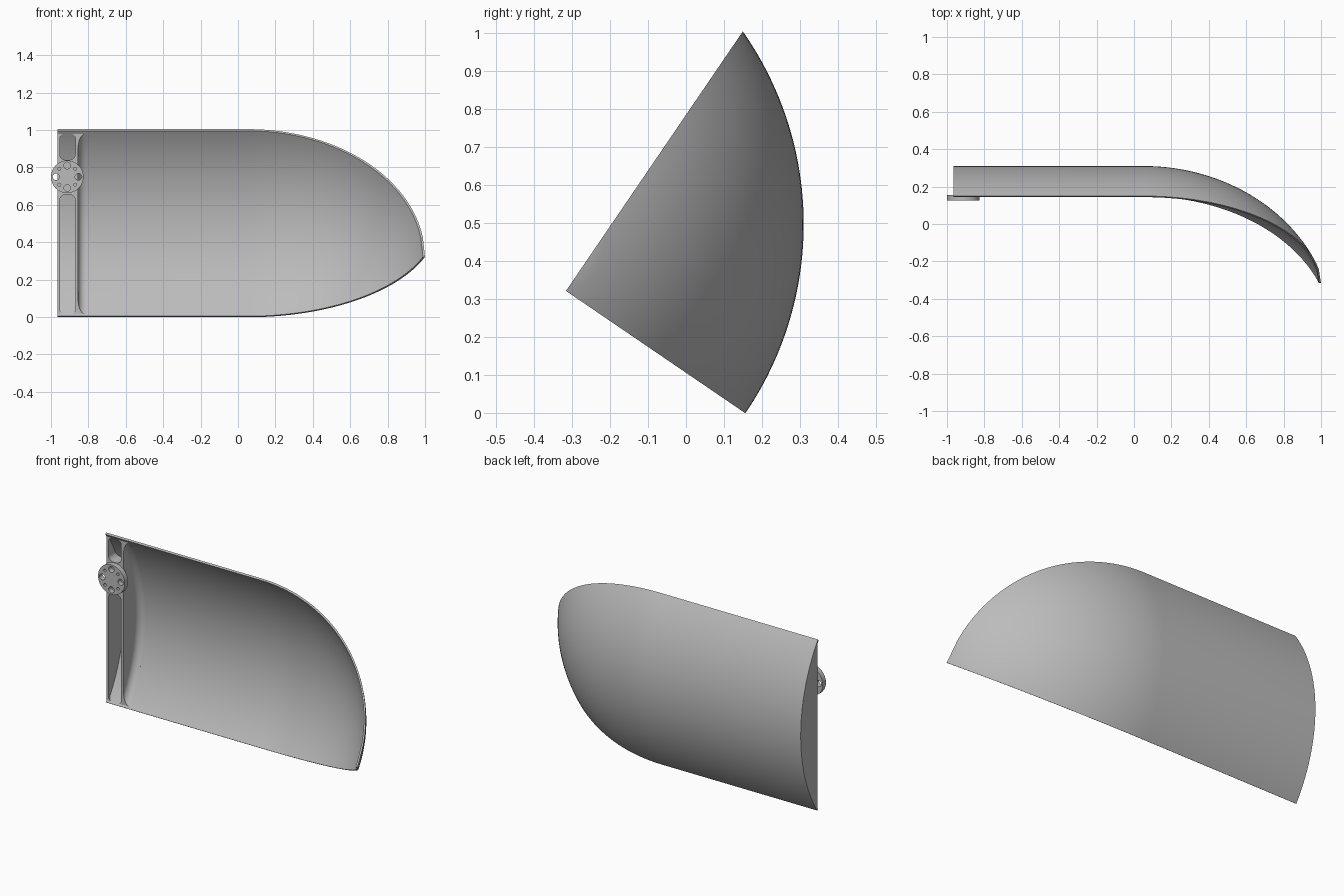
import bpy, bmesh, math
from mathutils import Vector

cube = bpy.data.objects.get("Cube")
if cube:
    bpy.data.objects.remove(cube)

# Main dimensions: a thin shell turned about an axis parallel to x
AXIS_Y, AXIS_Z = -0.574, 0.497
R, WALL = 0.884, 0.010
TIP = 0.312                       # distance from axis to the upper cutting plane
X_END, X_BEND, NOSE = -0.965, 0.05, 1.015
FRONT_Y, DIVIDER_X = 0.155, -0.855
BASE = math.atan2(-0.497, 0.729)  # direction of the lower edge

grey = bpy.data.materials.new("mid_grey")
grey.use_nodes = True
grey.diffuse_color = (0.5, 0.5, 0.5, 1)
grey.node_tree.nodes["Principled BSDF"].inputs["Base Color"].default_value = grey.diffuse_color


def make(name, bm, smooth=True):
    bmesh.ops.remove_doubles(bm, verts=bm.verts, dist=1e-5)
    bmesh.ops.recalc_face_normals(bm, faces=bm.faces)
    mesh = bpy.data.meshes.new(name)
    bm.to_mesh(mesh)
    bm.free()
    mesh.materials.append(grey)
    obj = bpy.data.objects.new(name, mesh)
    bpy.context.collection.objects.link(obj)
    if smooth:
        shade(obj)
    return obj


def shade(obj):
    bpy.ops.object.select_all(action='DESELECT')
    bpy.context.view_layer.objects.active = obj
    obj.select_set(True)
    bpy.ops.object.shade_smooth_by_angle(angle=math.radians(30))


def polar(x, r, angle):
    a = BASE + angle
    return Vector((x, AXIS_Y + r * math.cos(a), AXIS_Z + r * math.sin(a)))


def span(r):
    return math.acos(min(1, TIP / r))


def skin(bm, rows, closed=False):
    grid = [[bm.verts.new(p) for p in row] for row in rows]
    for a, b in zip(grid, grid[1:]):
        n = len(a)
        for i in range(n if closed else n - 1):
            j = (i + 1) % n
            bm.faces.new((a[i], a[j], b[j], b[i]))
    return grid


def prism(name, outline, depth, smooth=True):
    """Extrude a flat outline along a vector."""
    bm = bmesh.new()
    face = bm.faces.new([bm.verts.new(p) for p in outline])
    ext = bmesh.ops.extrude_face_region(bm, geom=[face])
    bmesh.ops.translate(bm, vec=depth, verts=[v for v in ext["geom"] if isinstance(v, bmesh.types.BMVert)])
    return make(name, bm, smooth)


def cut(obj, cutters):
    for c in cutters:
        mod = obj.modifiers.new("cut", 'BOOLEAN')
        mod.operation, mod.solver, mod.object = 'DIFFERENCE', 'EXACT', c
    bpy.context.view_layer.update()
    deps = bpy.context.evaluated_depsgraph_get()
    mesh = bpy.data.meshes.new_from_object(obj.evaluated_get(deps))
    obj.modifiers.clear()
    obj.data = mesh
    for c in cutters:
        bpy.data.objects.remove(c)
    shade(obj)


# Curved shell: each closed row runs up the outside and back down the inside
def section(t, r, length):
    end = math.acos(TIP / r)
    return X_BEND + length * math.sin(end * t), r * math.cos(end * t)


STEPS, ARC = 40, 48
rows = []
for k in range(-1, STEPS + 1):
    if k < 0:
        (xo, ro), (xi, ri) = (X_END, R), (X_END, R - WALL)
    else:
        xo, ro = section(k / STEPS, R, NOSE)
        xi, ri = section(k / STEPS, R - WALL, NOSE - WALL)
    rows.append([polar(xo, ro, span(ro) * i / ARC) for i in range(ARC + 1)]
                + [polar(xi, ri, span(ri) * i / ARC) for i in range(ARC, -1, -1)])
bm = bmesh.new()
grid = skin(bm, rows, closed=True)
for a, b in zip(grid[0][:ARC], grid[0][1:]):
    i = grid[0].index(a)
    bm.faces.new((a, b, grid[0][-2 - i], grid[0][-1 - i]))
last = grid[-1]
bm.faces.new((last[0], last[ARC], last[ARC + 1], last[-1]))
bmesh.ops.dissolve_degenerate(bm, dist=1e-6, edges=bm.edges)
make("curved_shell", bm)

# End frame: circle segment with two rounded pockets open to the shell
r_frame = R - WALL * 0.6
half = math.acos((FRONT_Y - AXIS_Y) / r_frame)
outline = []
for i in range(ARC + 1):
    a = half * (2 * i / ARC - 1)
    outline.append(Vector((X_END + 0.0005, AXIS_Y + r_frame * math.cos(a), AXIS_Z + r_frame * math.sin(a))))
frame = prism("end_frame", outline, Vector((DIVIDER_X - X_END, 0, 0)))


def pocket(z0, z1, x0=-0.953, x1=-0.87, rad=0.032):
    pts = []
    for q, (cx, cz) in enumerate([(x1 - rad, z1 - rad), (x0 + rad, z1 - rad),
                                  (x0 + rad, z0 + rad), (x1 - rad, z0 + rad)]):
        for i in range(9):
            a = (q + i / 8) * math.pi / 2
            pts.append(Vector((cx + rad * math.cos(a), 0.1, cz + rad * math.sin(a))))
    return prism("pocket_cutter", pts, Vector((0, 0.3, 0)), False)


cut(frame, [pocket(0.01, 0.655), pocket(0.84, 0.984)])

# Concave fillet where the frame meets the shell
FILLET = 0.04
r_in = R - WALL
rows = []
for i in range(ARC + 1):
    ang = span(R) * i / ARC
    prof = [(DIVIDER_X, r_in + 0.003)]
    for k in range(9):
        a = k / 8 * math.pi / 2
        prof.append((DIVIDER_X + FILLET * (1 - math.cos(a)), r_in - FILLET * (1 - math.sin(a))))
    prof.append((DIVIDER_X + FILLET, r_in + 0.003))
    rows.append([polar(x, r, ang) for x, r in prof])
bm = bmesh.new()
grid = skin(bm, rows, closed=True)
bm.faces.new(grid[0])
bm.faces.new(grid[-1])
bmesh.ops.bisect_plane(bm, geom=bm.verts[:] + bm.edges[:] + bm.faces[:], plane_co=(0, FRONT_Y, 0),
                       plane_no=(0, -1, 0), clear_outer=True)
bmesh.ops.holes_fill(bm, edges=[e for e in bm.edges if e.is_boundary])
make("frame_fillet", bm)


# Round hub plate with four large and four small holes
def disc(name, x, z, rad, y, depth, sides, smooth=True):
    ring = [Vector((x + rad * math.cos(i * math.tau / sides), y, z + rad * math.sin(i * math.tau / sides)))
            for i in range(sides)]
    return prism(name, ring, Vector((0, depth, 0)), smooth)


HUB_X, HUB_Z = -0.913, 0.75
hub = disc("hub_plate", HUB_X, HUB_Z, 0.087, 0.125, 0.03, 64)
holes = []
for i in range(8):
    a = i * math.pi / 4
    holes.append(disc("hole_cutter", HUB_X + 0.06 * math.cos(a), HUB_Z + 0.06 * math.sin(a),
                      0.008 if i % 2 else 0.018, 0.1, 0.1, 24, False))
cut(hub, holes)
